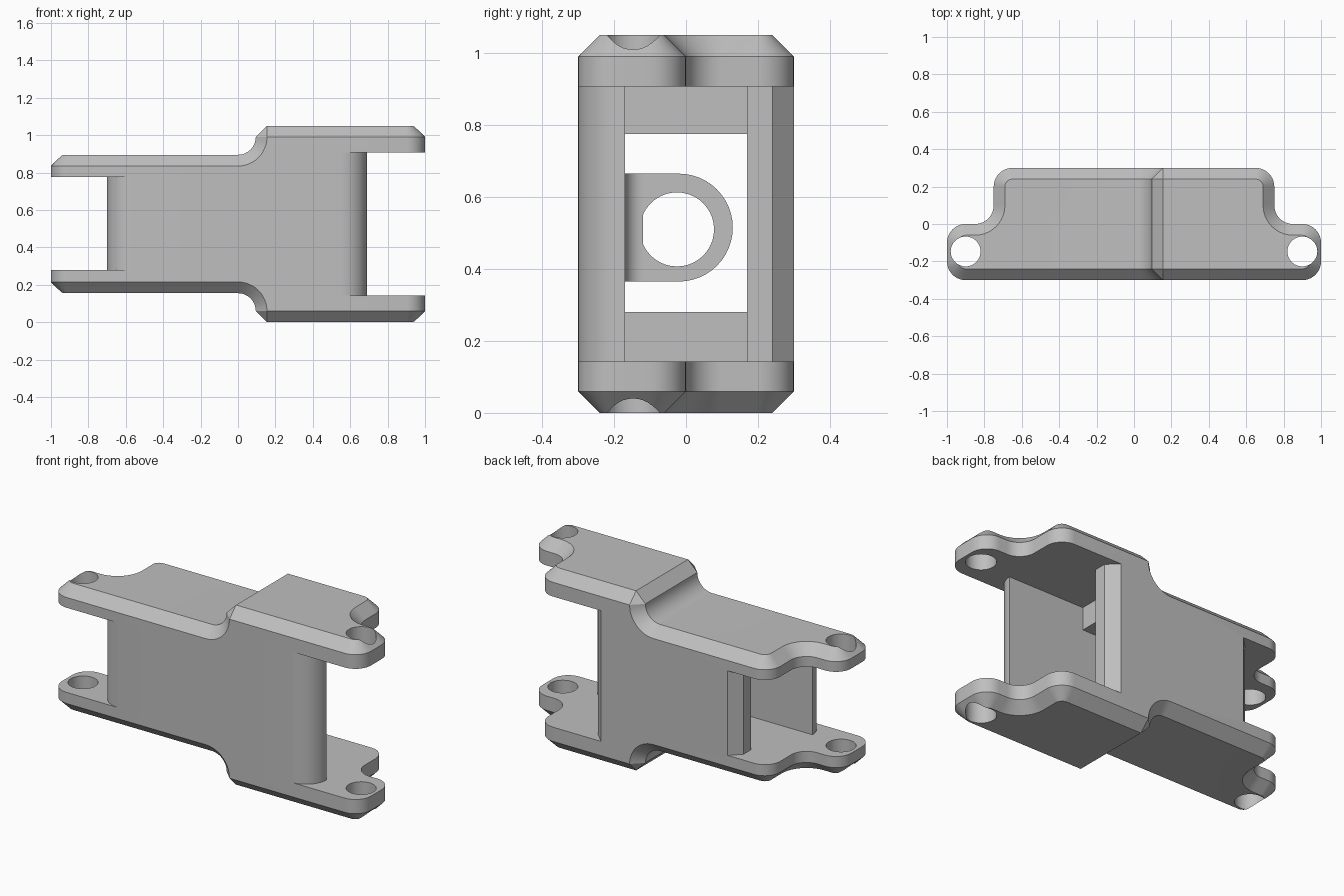
import bpy, bmesh, math

if "Cube" in bpy.data.objects:
    bpy.data.objects.remove(bpy.data.objects["Cube"])

H, D = 1.05, 0.06          # total height, edge chamfer
grey = bpy.data.materials.new("mid grey")
grey.diffuse_color = (0.52, 0.52, 0.52, 1)
grey.use_nodes = True
grey.node_tree.nodes["Principled BSDF"].inputs["Base Color"].default_value = grey.diffuse_color


def make(name, bm):
    bmesh.ops.remove_doubles(bm, verts=bm.verts, dist=1e-4)
    bmesh.ops.recalc_face_normals(bm, faces=bm.faces)
    me = bpy.data.meshes.new(name)
    bm.to_mesh(me)
    bm.free()
    me.materials.append(grey)
    ob = bpy.data.objects.new(name, me)
    bpy.context.collection.objects.link(ob)
    return ob


def prism(name, pts, lo, hi, axis="z"):
    """Extrude a 2D outline along z (xy outline) or x (yz outline)."""
    bm = bmesh.new()
    put = (lambda a, b, c: (a, b, c)) if axis == "z" else (lambda a, b, c: (c, a, b))
    lower = [bm.verts.new(put(a, b, lo)) for a, b in pts]
    upper = [bm.verts.new(put(a, b, hi)) for a, b in pts]
    bm.faces.new(lower)
    bm.faces.new(upper)
    n = len(pts)
    for i in range(n):
        j = (i + 1) % n
        bm.faces.new((lower[i], lower[j], upper[j], upper[i]))
    return make(name, bm)


def arc(cx, cy, r, a0, a1, n=10):
    angles = [math.radians(a0 + (a1 - a0) * i / n) for i in range(n + 1)]
    return [(cx + r * math.cos(a), cy + r * math.sin(a)) for a in angles]


def activate(ob):
    bpy.ops.object.select_all(action="DESELECT")
    ob.select_set(True)
    bpy.context.view_layer.objects.active = ob


def cut(ob, cutter):
    mod = ob.modifiers.new("cut", "BOOLEAN")
    mod.operation, mod.solver, mod.object = "DIFFERENCE", "EXACT", cutter
    activate(ob)
    bpy.ops.object.modifier_apply(modifier="cut")
    bpy.data.objects.remove(cutter)


def smooth(ob):
    activate(ob)
    bpy.ops.object.shade_smooth_by_angle(angle=math.radians(28))


# Plan outline of one end: (centre, outer radius, inset radius, start, end angle)
corners = [(0.90, -0.20, 0.10, 0.04, -90, 0),
           (0.90, -0.10, 0.10, 0.04, 0, 90),
           (0.85, 0.10, 0.10, 0.16, 270, 180),
           (0.65, 0.20, 0.10, 0.04, 0, 90)]
end = []
for cx, cy, ro, ri, a0, a1 in corners:
    end += zip(arc(cx, cy, ro, a0, a1), arc(cx, cy, ri, a0, a1))

# Curved step between the low and the tall half: (outer x, z, inset x, z)
zc, ro, ri = H - D, 0.155, 0.095
step = []
for i in range(13):
    t = math.pi / 2 * i / 12
    s, c = math.sin(t), math.cos(t)
    step.append((ro * s, zc - ro * c, ri * s, zc - ri * c))
step.append((ro, zc, ro, H))
low_o, low_i = zc - ro, zc - ri

# Ring of (outer xyz, inset xyz) around the body
front = [((a, -0.3, b), (c, -0.24, d)) for a, b, c, d in step]
back = [((a, 0.3, b), (c, 0.24, d)) for a, b, c, d in reversed(step)]
right = [((*o, zc), (*i, H)) for o, i in end]
left = [((-o[0], o[1], low_o), (-i[0], i[1], low_i)) for o, i in reversed(end)]
ring = front + right + back + left

# Chamfered link body
bm = bmesh.new()
rows = []
for o, i in ring:
    rows.append([bm.verts.new(p) for p in (
        (i[0], i[1], H - i[2]), (o[0], o[1], H - o[2]), o, i)])
n, m, r = len(ring), len(front), len(right)
for k in range(n):
    p, q = rows[k], rows[(k + 1) % n]
    for a in range(3):
        bm.faces.new((p[a], q[a], q[a + 1], p[a + 1]))
for lvl in (0, 3):
    v = [row[lvl] for row in rows]
    bm.faces.new(v[m - 1:m + r + 1])                 # tall end cap
    bm.faces.new(v[2 * m + r - 1:] + [v[0]])         # low end cap
    for k in range(m - 1):                           # step strips
        b = 2 * m + r - 1 - k
        bm.faces.new((v[k], v[k + 1], v[b - 1], v[b]))
body = make("link_body", bm)


# Channel and open ends, leaving the two side walls
def channel(s, inner, tip, flat):
    pts = [(1.2, -0.4), (tip - 0.14, -0.4)]
    pts += [(tip - 0.14 + 0.14 * math.sin(t), -0.17 - 0.13 * math.cos(t))
            for t in [math.pi / 2 * i / 12 for i in range(13)]]
    pts += [(inner, -0.17), (inner, 0.17), (flat, 0.17), (flat, 0.24),
            (flat - 0.06, 0.3), (flat - 0.06, 0.4), (1.2, 0.4)]
    return [(s * x, y) for x, y in pts]


cut(body, prism("low_channel", channel(-1, -0.22, 0.70, 0.54), 0.28, 0.775))
cut(body, prism("tall_channel", channel(1, 0.20, 0.69, 0.40), 0.143, 0.907))

# Pin holes in the four ears
for x in (-0.9, 0.9):
    cut(body, prism("pin_hole", arc(x, -0.147, 0.08, 0, 350, 35), -0.1, 1.2))
smooth(body)

# Rounded guide tab inside the channel, with a round hole
zt = 0.515
tab = prism("guide_tab", [(-0.18, zt - 0.15)] + arc(-0.02, zt, 0.15, -90, 90, 24)
            + [(-0.18, zt + 0.15)], -0.08, -0.02, "x")
cut(tab, prism("tab_hole", arc(-0.025, zt - 0.005, 0.103, 0, 351, 39), -0.2, 0.2, "x"))
smooth(tab)

# Filleted foot of the tab on both sides
for s, name in ((1, "tab_fillet_right"), (-1, "tab_fillet_left")):
    pts = [(-0.05, -0.18), (-0.05 + s * 0.08, -0.18)]
    pts += [(-0.05 + s * (0.08 + 0.05 * math.cos(a)), -0.12 + 0.05 * math.sin(a))
            for a in [math.radians(270 - 9 * i) for i in range(11)]]
    pts += [(-0.05, -0.12)]
    smooth(prism(name, pts, zt - 0.15, zt + 0.15))
